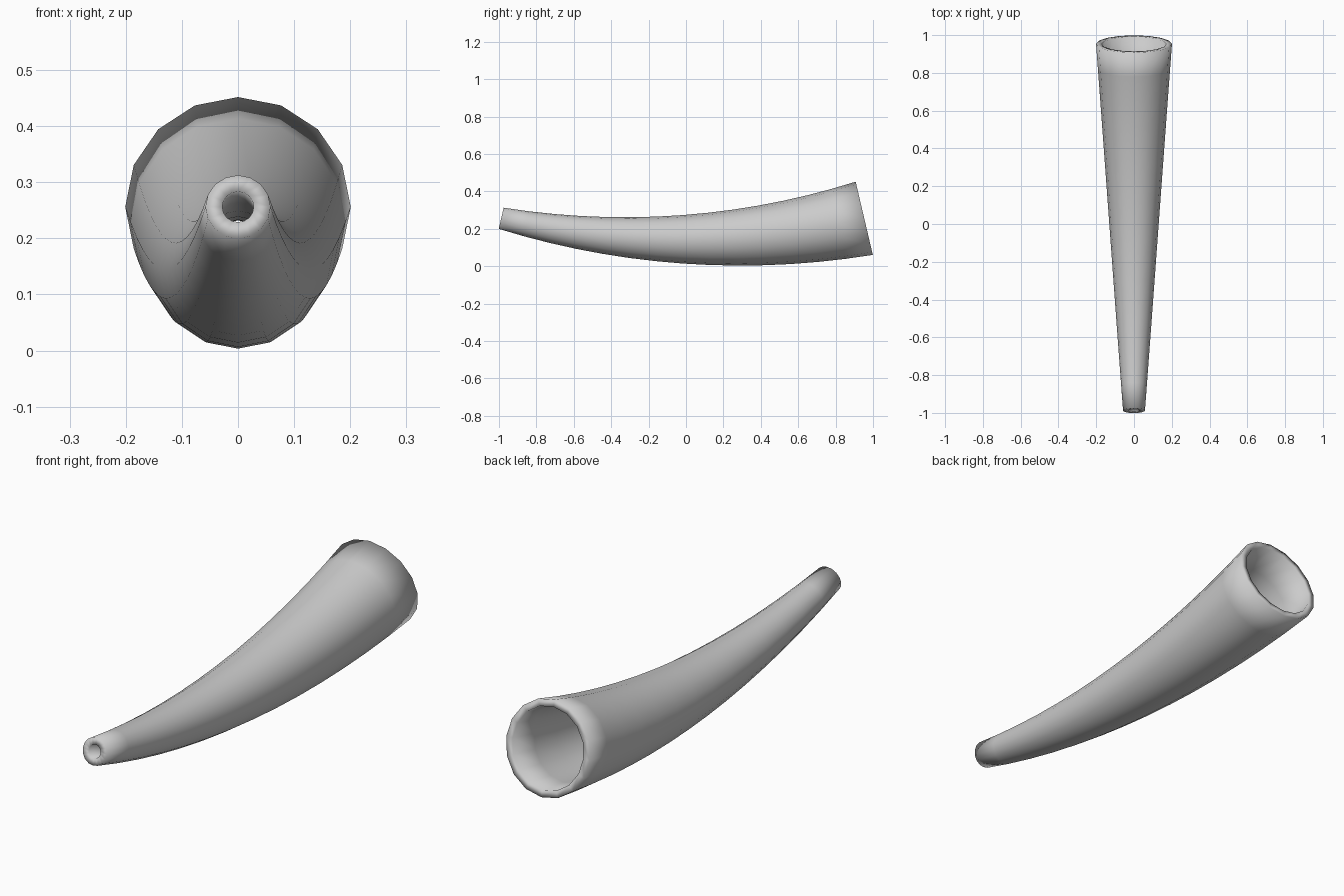
import bpy
import bmesh
from math import sin, cos, radians, pi

SIDES, RINGS = 16, 14
TIP_R, BELL_R, WALL = 0.058, 0.201, 0.03
HALF_ANGLE = radians(13.2)
CHORD_MID, CHORD_HALF, END_Z = -0.0175, 0.9705, 0.256

if "Cube" in bpy.data.objects:
    bpy.data.objects.remove(bpy.data.objects["Cube"])

arc_r = CHORD_HALF / sin(HALF_ANGLE)
arc_z = END_Z + arc_r * cos(HALF_ANGLE)


def add_ring(bm, t, inset):
    """One ring square to the bent axis; t runs from tip (0) to bell (1)."""
    a = HALF_ANGLE * (2 * t - 1)
    r = TIP_R + (BELL_R - TIP_R) * t - inset
    ring = []
    for i in range(SIDES):
        u = 2 * pi * i / SIDES
        d = arc_r - r * cos(u)
        ring.append(bm.verts.new((r * sin(u), CHORD_MID + d * sin(a), arc_z - d * cos(a))))
    return ring


# Outer wall from tip to bell, then the bore back to the tip, closed on itself
bm = bmesh.new()
steps = [i / RINGS for i in range(RINGS + 1)]
loops = [add_ring(bm, t, 0) for t in steps] + [add_ring(bm, t, WALL) for t in reversed(steps)]
for a, b in zip(loops, loops[1:] + loops[:1]):
    for i in range(SIDES):
        j = (i + 1) % SIDES
        bm.faces.new((a[i], a[j], b[j], b[i]))
bmesh.ops.recalc_face_normals(bm, faces=bm.faces)
for f in bm.faces:
    f.smooth = True

mesh = bpy.data.meshes.new("horn")
bm.to_mesh(mesh)
bm.free()
horn = bpy.data.objects.new("horn", mesh)
bpy.context.collection.objects.link(horn)

# Plain light grey
grey = bpy.data.materials.new("light_grey")
grey.use_nodes = True
grey.diffuse_color = (0.6, 0.6, 0.6, 1)
grey.node_tree.nodes["Principled BSDF"].inputs["Base Color"].default_value = grey.diffuse_color
mesh.materials.append(grey)
